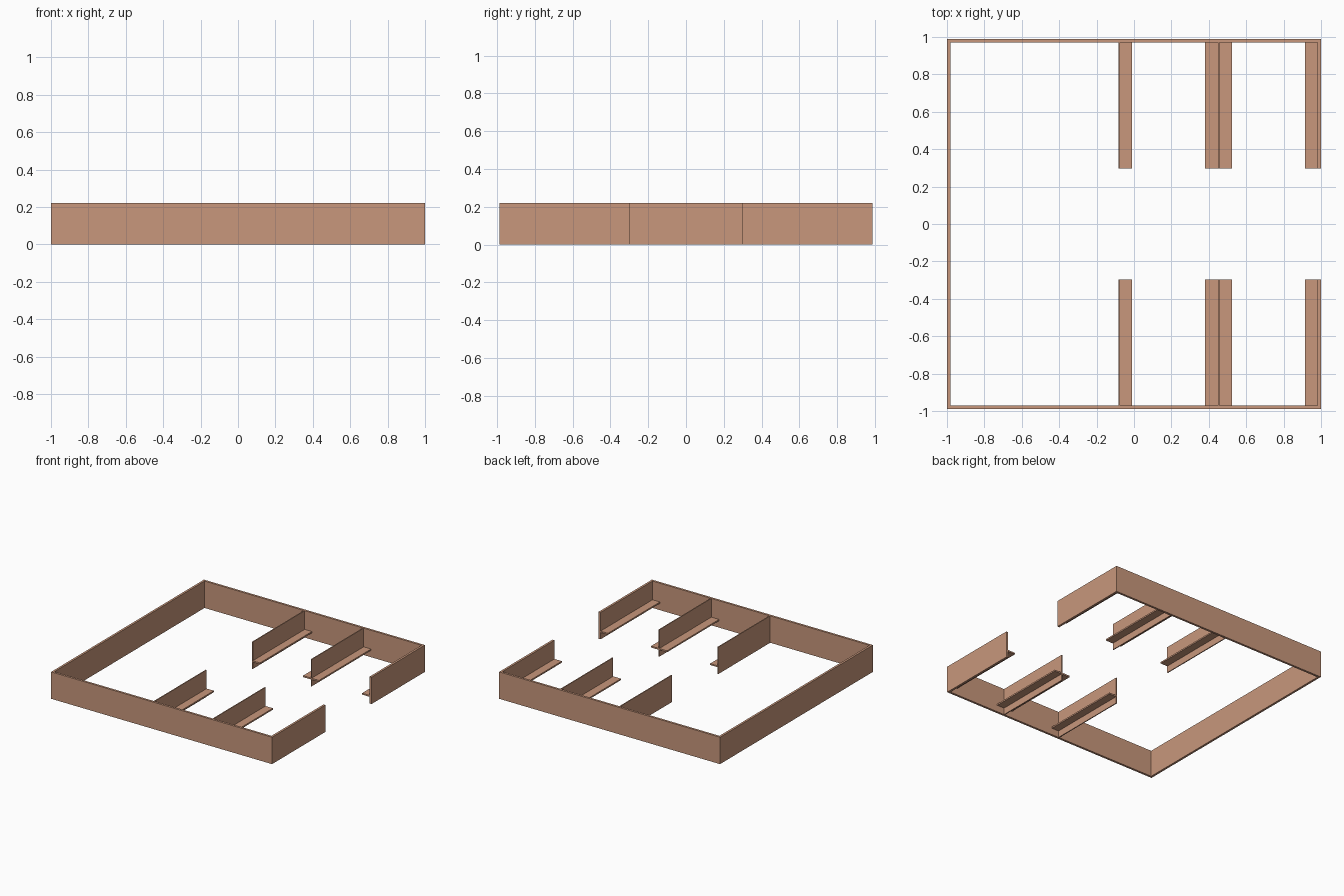
import bpy

if "Cube" in bpy.data.objects:
    bpy.data.objects.remove(bpy.data.objects["Cube"])

MAT = bpy.data.materials.new("clay")
MAT.diffuse_color = (0.58, 0.31, 0.20, 1)
MAT.use_nodes = True
MAT.node_tree.nodes["Principled BSDF"].inputs["Base Color"].default_value = MAT.diffuse_color
H, Y, T = 0.22, 0.988, 0.018
Y_GAP = 0.298


def box(name, x, y, z):
    """Box spanning the given (min, max) ranges."""
    bpy.ops.mesh.primitive_cube_add(
        size=1, location=[(a + b) / 2 for a, b in (x, y, z)])
    ob = bpy.context.object
    ob.name = name
    ob.scale = [b - a for a, b in (x, y, z)]
    bpy.ops.object.transform_apply(location=False, rotation=False, scale=True)
    ob.data.materials.append(MAT)
    return ob


# Solid wall on the left
box("left_wall", (-1, -1 + T), (-Y + T, Y - T), (0, H))

# (name, wall x range, ledge x ranges)
STALLS = [
    ("inner_divider", (-0.083, -0.075), [(-0.075, -0.01)]),
    ("middle_divider", (0.45, 0.458), [(0.38, 0.45), (0.458, 0.525)]),
    ("end_wall", (1 - T, 1), [(0.915, 1 - T)]),
]

for side, s in (("front", -1), ("back", 1)):
    # Long walls
    box(side + "_wall", (-1, 1), sorted((s * (Y - T), s * Y)), (0, H))
    span = sorted((s * Y_GAP, s * (Y - T)))
    # Short dividers with low ledges, leaving a central aisle
    for name, wall, ledges in STALLS:
        box(f"{side}_{name}", wall, span, (0, H))
        for i, ledge in enumerate(ledges):
            box(f"{side}_{name}_ledge_{i + 1}", ledge, span, (0.055, 0.067))
